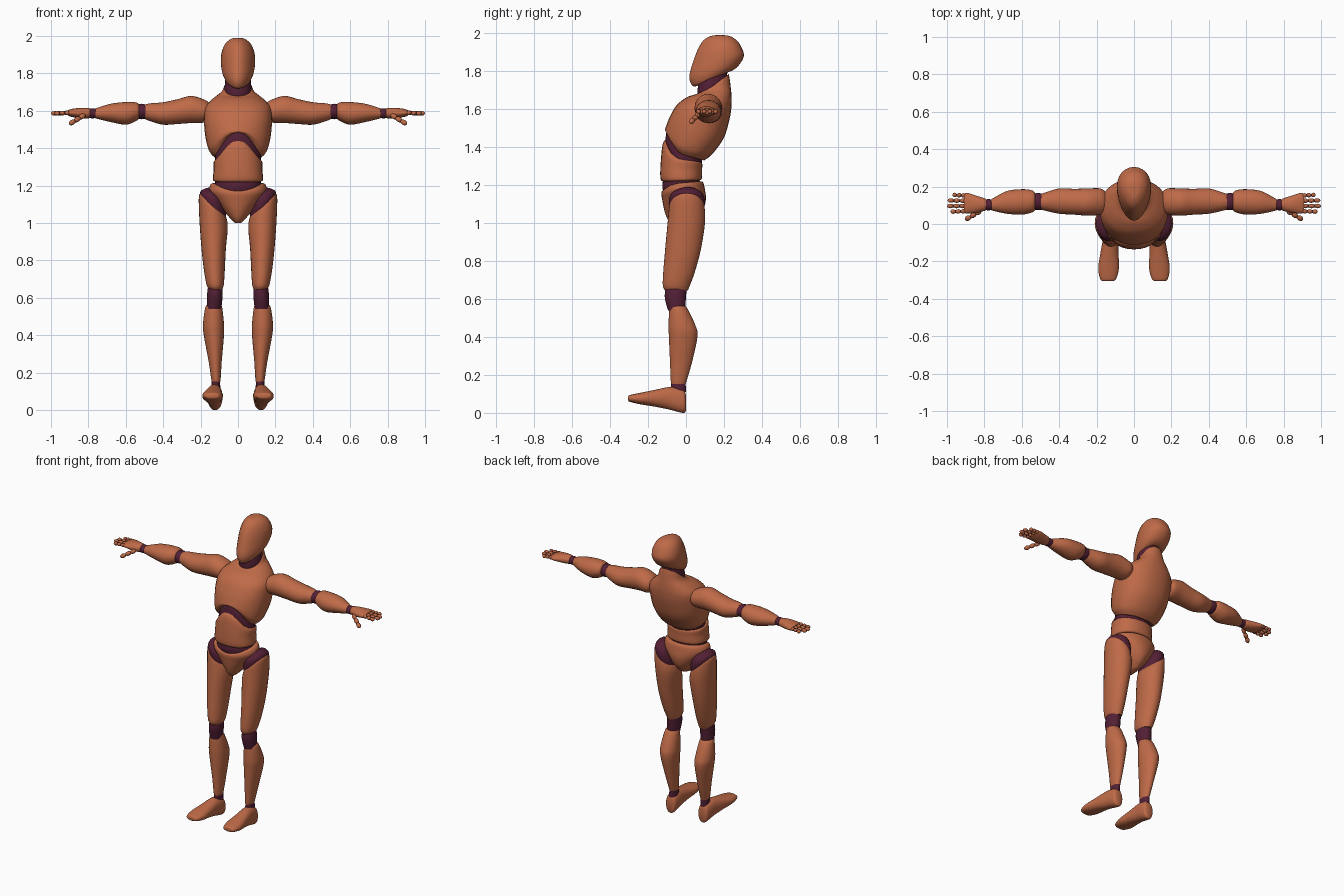
import bpy
import bmesh
import math
from mathutils import Vector, Matrix

if "Cube" in bpy.data.objects:
    bpy.data.objects.remove(bpy.data.objects["Cube"], do_unlink=True)

UNIT = 0.01      # all part measurements are in hundredths
SIDES = 28
STEPS = 5


def make_material(name, colour):
    material = bpy.data.materials.new(name)
    material.use_nodes = True
    material.diffuse_color = colour
    shader = material.node_tree.nodes["Principled BSDF"]
    shader.inputs["Base Color"].default_value = colour
    shader.inputs["Roughness"].default_value = 0.6
    return material


shell = make_material("terracotta_shell", (0.52, 0.145, 0.064, 1))
joint = make_material("plum_joint", (0.085, 0.014, 0.035, 1))


# Ring layouts: each turns one row into centre, side vector, depth vector, arch
def body(front_y, front_z, back_y, back_z, width, arch=0):
    centre = Vector((0, (front_y + back_y) / 2, (front_z + back_z) / 2))
    depth = Vector((0, (back_y - front_y) / 2, (back_z - front_z) / 2))
    return centre, Vector((width, 0, 0)), depth, arch


def leg(x, width, front_y, back_y, z, tilt=0):
    centre = Vector((x, (front_y + back_y) / 2, z))
    depth = Vector((0, (back_y - front_y) / 2, 0))
    return centre, Vector((width, 0, tilt)), depth, 0


def arm(x, front_y, back_y, low, high):
    centre = Vector((x, (front_y + back_y) / 2, (low + high) / 2))
    side = Vector((0, (back_y - front_y) / 2, 0))
    return centre, side, Vector((0, 0, (high - low) / 2)), 0


def foot(y, x, width, low, high):
    centre = Vector((x, y, (low + high) / 2))
    return centre, Vector((width, 0, 0)), Vector((0, 0, (high - low) / 2)), 0


def smooth_rows(rows):
    """Fill in rows along a smooth curve through the given rows."""
    size = max(len(row) for row in rows)
    rows = [tuple(row) + (0,) * (size - len(row)) for row in rows]
    result = []
    for i in range(len(rows) - 1):
        before, start = rows[max(i - 1, 0)], rows[i]
        end, after = rows[i + 1], rows[min(i + 2, len(rows) - 1)]
        for step in range(STEPS):
            t = step / STEPS
            result.append([
                b + 0.5 * t * (c - a + t * (2 * a - 5 * b + 4 * c - d
                                            + t * (3 * (b - c) + d - a)))
                for a, b, c, d in zip(before, start, end, after)])
    result.append(rows[-1])
    return result


def finish(name, bm, material, mirrored):
    bmesh.ops.recalc_face_normals(bm, faces=bm.faces)
    mesh = bpy.data.meshes.new(name)
    bm.to_mesh(mesh)
    bm.free()
    mesh.materials.append(material)
    part = bpy.data.objects.new(name, mesh)
    bpy.context.collection.objects.link(part)
    bpy.ops.object.select_all(action="DESELECT")
    part.select_set(True)
    bpy.context.view_layer.objects.active = part
    bpy.ops.object.shade_smooth_by_angle(angle=math.radians(50))
    if mirrored:
        part.modifiers.new("other_side", "MIRROR")
    return part


def loft(name, layout, rows, material=shell, mirrored=False, taper=0, power=1):
    """Skin a closed tube through rounded cross-sections."""
    bm = bmesh.new()
    loops = []
    for row in smooth_rows(rows):
        centre, side, depth, arch = layout(*row)
        loop = []
        for k in range(SIDES):
            angle = math.tau * k / SIDES
            c, s = math.cos(angle), math.sin(angle)
            across = math.copysign(abs(c) ** power, c) * (1 + taper * s)
            along = math.copysign(abs(s) ** power, s)
            point = centre + side * across + depth * along
            point.z += arch * max(0, -s) ** 3
            loop.append(bm.verts.new(point * UNIT))
        loops.append(loop)
    for lower, upper in zip(loops, loops[1:]):
        for k in range(SIDES):
            n = (k + 1) % SIDES
            bm.faces.new((lower[k], lower[n], upper[n], upper[k]))
    bm.faces.new(loops[0])
    bm.faces.new(loops[-1])
    return finish(name, bm, material, mirrored)


def beads(name, start, end, radius, material, count, stretch):
    """A row of rounded finger segments from start to end."""
    start, end = Vector(start), Vector(end)
    turn = (end - start).to_track_quat("Z", "Y").to_matrix().to_4x4()
    half = (end - start).length / count / 2 * stretch
    bm = bmesh.new()
    for i in range(count):
        place = start.lerp(end, (i + 0.5) / count) * UNIT
        size = Matrix.Diagonal((radius, radius, half, 1 / UNIT)) * UNIT
        bmesh.ops.create_uvsphere(bm, u_segments=12, v_segments=8, radius=1,
                                  matrix=Matrix.Translation(place) @ turn @ size)
    return finish(name, bm, material, True)


# Head and neck
loft("head", body, [
    (8, 173, 19, 180, 3), (4, 172, 22, 179.5, 6), (2, 175, 25.5, 181, 7.6),
    (2, 179, 28.5, 184, 8.6), (3.8, 185, 30.5, 188, 9),
    (6, 191, 29.5, 192, 8.5), (9, 196, 27, 196, 6.6),
    (13, 198.5, 23, 198.5, 3.5), (17, 199, 19, 199, 0.8)], taper=0.2)
loft("neck", body, [
    (7, 164, 21, 170, 7.2), (6, 169, 21.5, 176, 7.2), (7, 176, 22, 182, 6.5)],
    joint)

# Torso
loft("chest", body, [
    (-9, 138, 9.5, 133, 12.5, 10), (-11, 141, 14, 136.5, 15.5, 8),
    (-10.5, 148, 20, 145, 17.5, 3), (-8.5, 156, 23, 155, 18.2),
    (-5, 162, 24, 162, 17.5), (0, 166, 24, 167, 13.5),
    (4, 167.5, 23.5, 172, 9), (6, 168, 23, 176, 7.6),
    (8, 167.5, 22.5, 178.5, 6.8)], power=0.9)
loft("upper_waist", body, [
    (-11, 130, 7.5, 128, 12, 6), (-10.5, 137, 8.5, 133, 12.3, 10),
    (-8, 142, 9, 137, 12, 10)], joint)
loft("abdomen", body, [
    (-11.5, 121.8, 7, 122.5, 12), (-13.3, 123, 8.3, 123.5, 13.4),
    (-13.5, 129, 8.5, 128, 13), (-12.5, 133.5, 8.5, 131.5, 13, 7),
    (-11, 135, 7, 132.5, 11.8, 9)], power=0.9)
loft("lower_waist", body, [
    (-11.5, 115, 7, 116, 12), (-12.5, 119, 7.5, 120, 12.4),
    (-12, 123, 7, 124, 12)], joint)
loft("pelvis", body, [
    (-10, 120.5, 7, 122, 12.5, -3), (-12.3, 120, 9, 121.5, 14.6, -3),
    (-13, 116.5, 10, 117.5, 15.3, -1), (-12.5, 112, 10.5, 113, 12.4),
    (-11.5, 107, 9.5, 108, 8.4), (-10, 102.5, 7, 104, 4.8),
    (-8, 100, 3, 101, 2.2)])

# Legs
loft("hip_joints", leg, [
    (12.5, 3, -4, 6, 117, 2), (12.8, 5.5, -8, 9, 114.7, 3.5),
    (13.3, 7, -9, 10, 111, 5.2), (13.3, 6.5, -8, 9, 106, 5)], joint, True)
loft("thighs", leg, [
    (13.6, 5.8, -7.5, 8, 110.5, 5), (13.5, 7.4, -8.8, 9.7, 108.5, 6),
    (13.1, 7.6, -9.7, 10, 100, 3), (13, 6.5, -11, 7.8, 86),
    (12.6, 5.5, -12, 4.6, 74), (12.2, 4.6, -12.2, 2, 67),
    (12, 3.6, -11, 1, 64.5)], shell, True)
loft("knee_joints", leg, [
    (12.2, 3.7, -10.5, 0.5, 67), (12.4, 4.2, -11.2, 0, 61),
    (12.8, 3.8, -9.5, -0.5, 54)], joint, True)
loft("shins", leg, [
    (12.8, 3.5, -8, -1, 56.5), (13, 4.6, -8.8, 1, 54.5),
    (13.1, 5.6, -9.2, 5, 46), (12.9, 5.4, -9, 6, 40),
    (12.2, 3.5, -8.4, 3, 26), (11.8, 2.5, -8, 0.2, 16.5),
    (11.8, 2, -7.5, -0.5, 14.5)], shell, True)
loft("ankle_joints", leg, [
    (11.8, 2.2, -7.8, -0.2, 16), (11.9, 2.5, -8, 0, 11)], joint, True)
loft("feet", foot, [
    (-30.5, 13.8, 2.5, 6.6, 8.6), (-29.5, 13.8, 4.2, 5.8, 9.4),
    (-24, 13.6, 5.5, 4.5, 10.6), (-17, 13.2, 5, 3.4, 12),
    (-9, 12.6, 4.2, 1.8, 13.6), (-4.5, 12.3, 4, 0.6, 13.2),
    (-1, 12.2, 3.5, 0, 11.8), (0, 12.2, 2.2, 1.2, 9)], shell, True, power=0.9)

# Arms
loft("upper_arms", arm, [
    (15, 7, 17, 156, 164), (18, 5, 19, 153.8, 166),
    (25, 4.5, 19, 153.5, 168), (32, 5, 18.8, 153, 166.3),
    (40, 5.5, 19, 152.6, 164.6), (47, 7, 17, 154.5, 164),
    (50, 7.8, 16, 155.8, 163.3)], shell, True)
loft("elbow_joints", arm, [
    (48.5, 7.8, 16, 156, 163), (51.5, 7.4, 16.6, 155.5, 163.8),
    (54.5, 7.8, 16, 156, 163)], joint, True)
loft("forearms", arm, [
    (52.8, 7.5, 16.5, 156, 163.3), (54.5, 6.2, 18, 154.6, 164.5),
    (60, 5, 18.6, 152.6, 164.7), (68, 5.5, 17.6, 154, 163.8),
    (75, 7, 14, 155.7, 161.7), (76.5, 7.6, 13, 156.2, 161)], shell, True)
loft("wrist_joints", arm, [
    (75.5, 7.6, 13, 156.2, 161), (77.8, 7.3, 13.3, 156, 161.3),
    (80, 7.6, 13, 156.2, 161)], joint, True)

# Hands
loft("palms", arm, [
    (78.8, 7.8, 13, 156.5, 161), (80, 7, 13.8, 156, 161.5),
    (84.5, 6, 15.2, 156, 161.6), (89, 5.6, 16.6, 156.8, 161),
    (91, 6, 16.2, 157.5, 160.3)], shell, True)
fingers = {"index": 98, "middle": 99.8, "ring": 99.5, "little": 97}
for i, (finger, tip) in enumerate(fingers.items()):
    root, end = (90, 6.8 + 2.8 * i, 159), (tip, 6.6 + 3 * i, 158.6)
    beads(finger + "_finger_joints", root, end, 0.75, joint, 1, 0.95)
    beads(finger + "_fingers", root, end, 1.2, shell, 3, 1.1)
thumb_root, thumb_tip = (82, 7, 157.8), (90, 2.4, 153)
beads("thumb_joints", thumb_root, thumb_tip, 0.8, joint, 1, 0.95)
beads("thumbs", thumb_root, thumb_tip, 1.4, shell, 3, 1.2)
